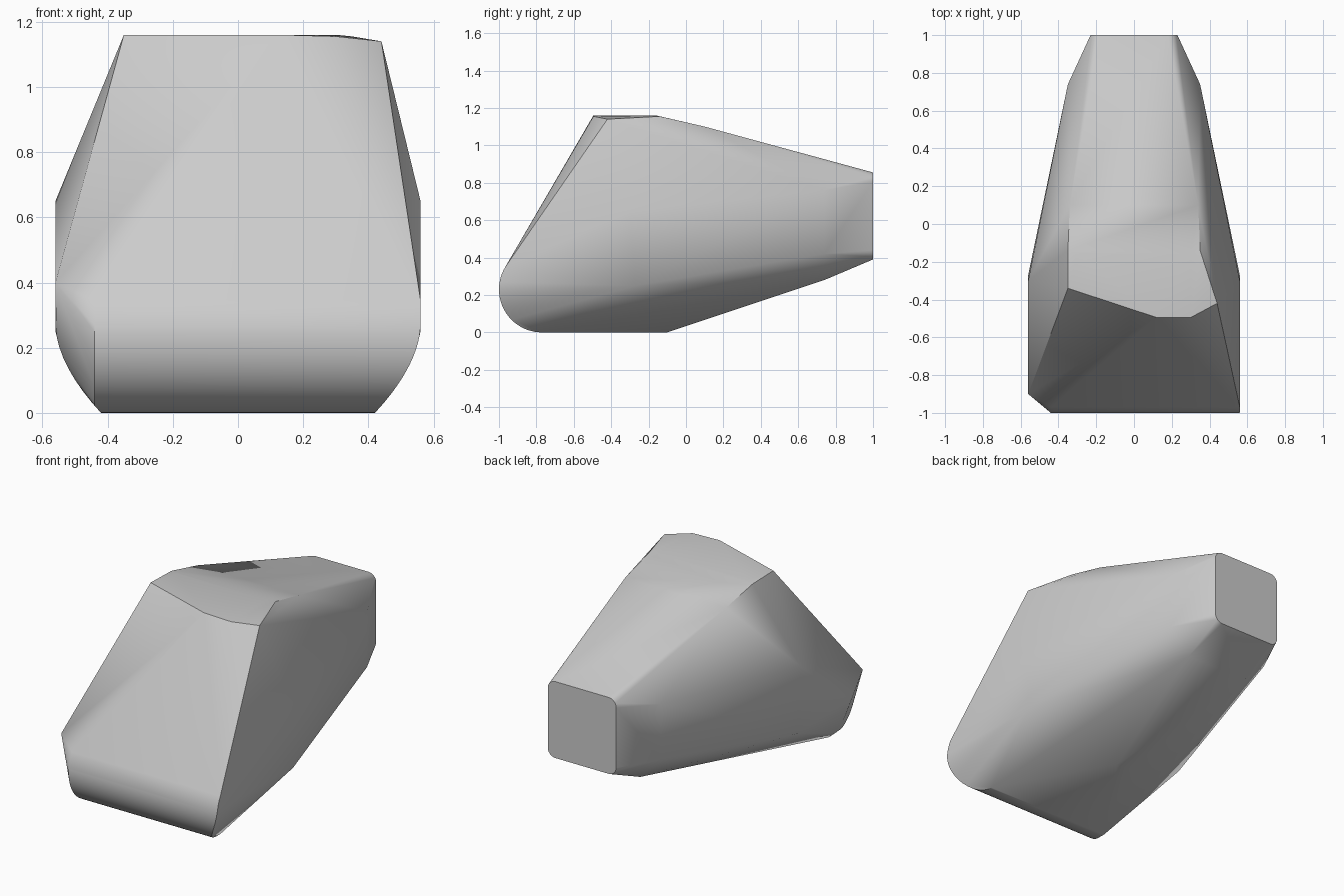
import bpy, bmesh, math

cube = bpy.data.objects.get("Cube")
if cube:
    bpy.data.objects.remove(cube, do_unlink=True)

grey = bpy.data.materials.new("plain_grey")
grey.use_nodes = True
grey.diffuse_color = (0.6, 0.6, 0.6, 1)
grey.node_tree.nodes["Principled BSDF"].inputs["Base Color"].default_value = (0.6, 0.6, 0.6, 1)


def flank(z):
    """Half width of the body where its lower flank curves inward."""
    return 0.56 - 0.14 * max(0, 1 - z / 0.27) ** 1.8


def mirrored(points):
    return [(s * x, y, z) for x, y, z in points for s in (1, -1)]


def rounded_end(hw, y, low, high, r, steps=6):
    """Upright rectangle with rounded corners."""
    pts = []
    for i in range(steps + 1):
        a = math.pi / 2 * i / steps
        x = hw - r + r * math.cos(a)
        rise = r * math.sin(a)
        pts += [(x, y, high - r + rise), (x, y, low + r - rise)]
    return mirrored(pts)


points = []

# Rounded nose, full width on the left and cut short on the right
radius = 0.23
for i in range(25):
    a = math.radians(270 - 5 * i)
    y = -0.77 + radius * math.cos(a)
    z = radius + radius * math.sin(a)
    points.append((flank(z), y, z))
    points.append((-min(0.44, flank(z)), y, z))
points.append((-0.56, -0.9, 0.4))

# Curved lower flank behind the shortened nose corner
for i in range(9):
    z = 0.27 * i / 8
    points.append((-flank(z), -0.77, z))

# Wide shoulders, underside keel and tapering rear body
points += mirrored([
    (0.56, -0.3, 0.65), (0.56, -0.27, 0.25),
    (0.04, -0.1, 0),
    (0.35, 0.74, 0.42), (0.35, 0.74, 0.76),
    (0.21, 0.74, 0.28),
    (0.35, -0.14, 1.155), (0.34, 0.1, 1.1),
])

# Flat crown with its slanted front rim
points += [(-0.35, -0.34, 1.16), (0.12, -0.495, 1.16),
           (0.3, -0.495, 1.155), (0.44, -0.42, 1.14),
           (0.3, -0.16, 1.16), (-0.3, -0.16, 1.16)]

# Rear end plate
points += rounded_end(0.23, 1, 0.39, 0.855, 0.05)

# Wrap the sections in one skin
bm = bmesh.new()
for p in points:
    bm.verts.new(p)
bmesh.ops.remove_doubles(bm, verts=bm.verts, dist=0.0005)
hull = bmesh.ops.convex_hull(bm, input=bm.verts)
spare = {g for g in hull["geom_interior"] + hull["geom_unused"]
         if isinstance(g, bmesh.types.BMVert)}
bmesh.ops.delete(bm, geom=list(spare), context="VERTS")
bmesh.ops.dissolve_limit(bm, angle_limit=math.radians(0.5),
                         verts=bm.verts, edges=bm.edges)
bmesh.ops.recalc_face_normals(bm, faces=bm.faces)

mesh = bpy.data.meshes.new("body")
bm.to_mesh(mesh)
bm.free()
mesh.materials.append(grey)
body = bpy.data.objects.new("body", mesh)
bpy.context.collection.objects.link(body)

bpy.ops.object.select_all(action="DESELECT")
body.select_set(True)
bpy.context.view_layer.objects.active = body
bpy.ops.object.shade_smooth_by_angle(angle=math.radians(30))
